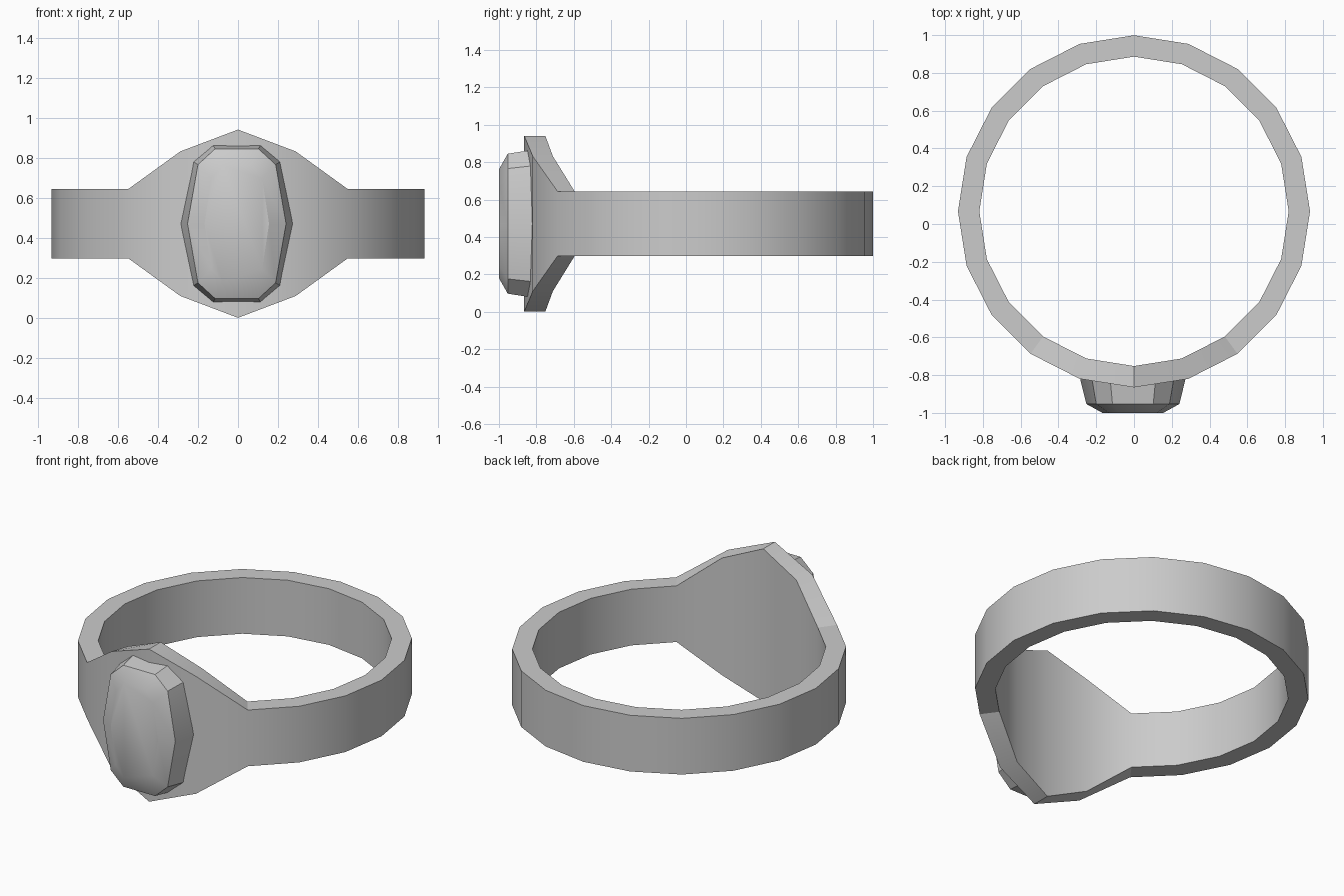
import bpy, bmesh, math

cube = bpy.data.objects.get("Cube")
if cube:
    bpy.data.objects.remove(cube)

# Single grey metal
metal = bpy.data.materials.new("grey_metal")
metal.use_nodes = True
GREY = (0.6, 0.6, 0.6, 1)
metal.diffuse_color = GREY
metal.node_tree.nodes["Principled BSDF"].inputs["Base Color"].default_value = GREY

MID_Z = 0.471


def finish(bm, name):
    bmesh.ops.recalc_face_normals(bm, faces=bm.faces)
    mesh = bpy.data.meshes.new(name)
    bm.to_mesh(mesh)
    bm.free()
    mesh.materials.append(metal)
    obj = bpy.data.objects.new(name, mesh)
    bpy.context.collection.objects.link(obj)
    bpy.ops.object.select_all(action="DESELECT")
    obj.select_set(True)
    bpy.context.view_layer.objects.active = obj
    bpy.ops.object.shade_smooth_by_angle(angle=math.radians(30))
    return obj


def bridge(bm, a, b):
    for i in range(len(a)):
        j = (i + 1) % len(a)
        bm.faces.new((a[i], a[j], b[j], b[i]))


# Band: 20-sided hoop that widens towards the front
SIDES, CENTRE_Y, OUTER, INNER = 20, 0.067, 0.932, 0.819
WIDENING = {0: 0.47, 1: 0.361}
bm = bmesh.new()
sections = []
for i in range(SIDES):
    a = math.tau * i / SIDES
    half = WIDENING.get(min(i, SIDES - i), 0.173)
    sections.append([
        bm.verts.new((r * math.sin(a), CENTRE_Y - r * math.cos(a), MID_Z + s * half))
        for r, s in ((OUTER, -1), (OUTER, 1), (INNER, 1), (INNER, -1))])
for i in range(SIDES):
    bridge(bm, sections[i], sections[(i + 1) % SIDES])
finish(bm, "band")


# Stone: stacked ten-sided outlines with a tapered girdle and bevelled table
def outline(bm, y, side, shoulder, end):
    quarter = [side, shoulder, end]
    pts = quarter + [(-x, z) for x, z in reversed(quarter)]
    pts += [(x, -z) for x, z in reversed(pts[1:-1])]
    return [bm.verts.new((x - 0.006, y, MID_Z + z)) for x, z in pts]


bm = bmesh.new()
rings = [
    outline(bm, -0.80, (0.284, 0), (0.22, 0.312), (0.122, 0.398)),
    outline(bm, -0.953, (0.246, 0), (0.194, 0.295), (0.108, 0.374)),
    outline(bm, -1.0, (0.161, 0), (0.127, 0.225), (0.071, 0.291)),
]
for lower, upper in zip(rings, rings[1:]):
    bridge(bm, lower, upper)
bm.faces.new(rings[0])
bm.faces.new(rings[-1])
finish(bm, "stone")
